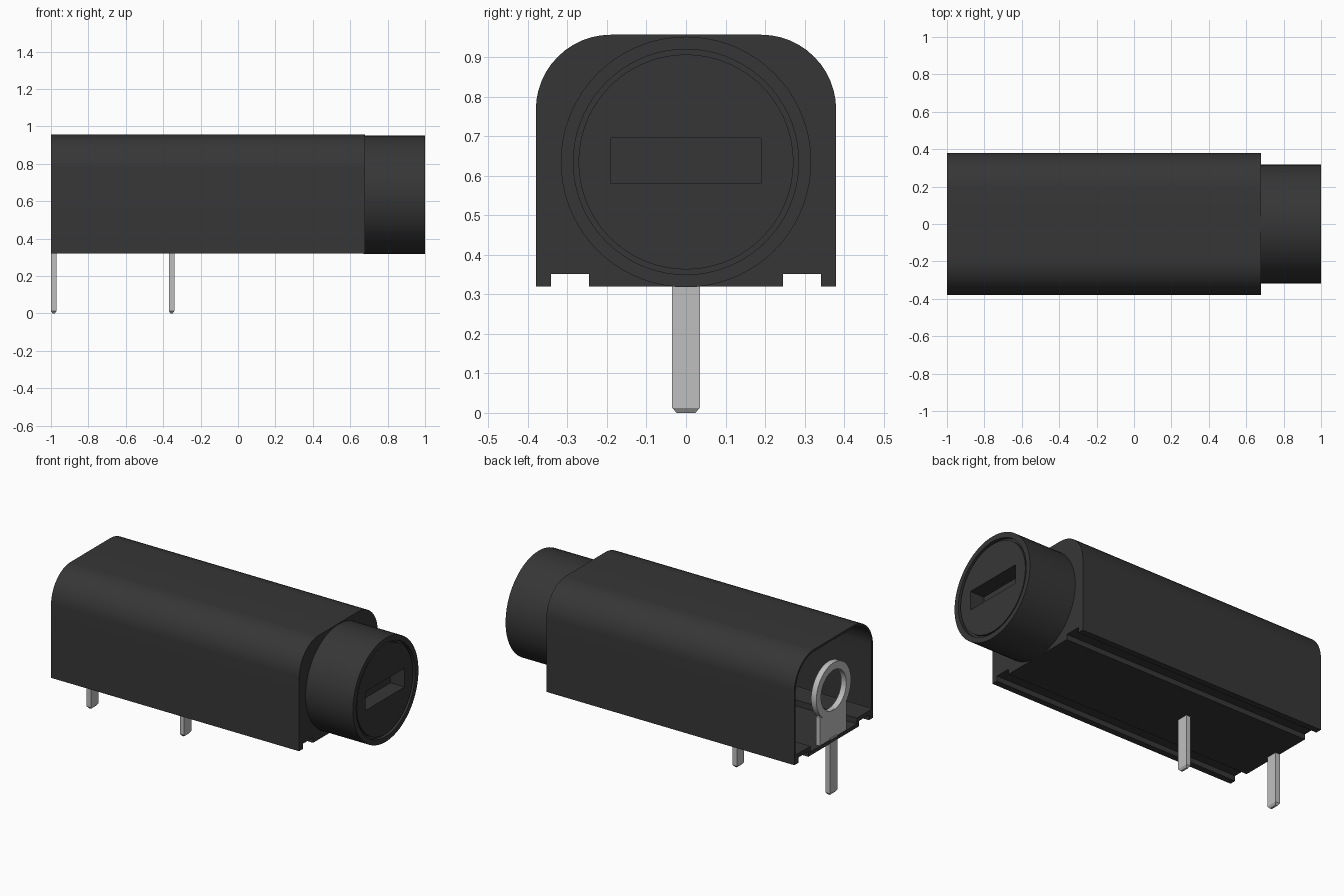
import bpy, bmesh, math
from mathutils import Vector

cube = bpy.data.objects.get("Cube")
if cube:
    bpy.data.objects.remove(cube, do_unlink=True)


def material(name, value, metallic=0.0):
    mat = bpy.data.materials.new(name)
    mat.use_nodes = True
    color = (value, value, value, 1)
    mat.diffuse_color = color
    mat.node_tree.nodes["Principled BSDF"].inputs["Base Color"].default_value = color
    return mat


black = material("black_plastic", 0.037)
metal = material("tinned_metal", 0.52)
AXIS_Z = 0.635


def loft(name, sections, mat, ring=False):
    """Skin matching cross-sections; cap the ends, or join them into a ring."""
    bm = bmesh.new()
    loops = [[bm.verts.new(p) for p in s] for s in sections]
    pairs = list(zip(loops, loops[1:]))
    if ring:
        pairs.append((loops[-1], loops[0]))
    else:
        bm.faces.new(loops[0])
        bm.faces.new(loops[-1])
    for a, b in pairs:
        for i in range(len(a)):
            j = (i + 1) % len(a)
            bm.faces.new((a[i], a[j], b[j], b[i]))
    bmesh.ops.recalc_face_normals(bm, faces=bm.faces)
    mesh = bpy.data.meshes.new(name)
    bm.to_mesh(mesh)
    bm.free()
    obj = bpy.data.objects.new(name, mesh)
    bpy.context.collection.objects.link(obj)
    mesh.materials.append(mat)
    return obj


def smooth(obj):
    bpy.ops.object.select_all(action="DESELECT")
    obj.select_set(True)
    bpy.context.view_layer.objects.active = obj
    bpy.ops.object.shade_smooth_by_angle(angle=math.radians(30))


def circle(x, radius, count=72):
    angles = [2 * math.pi * i / count for i in range(count)]
    return [Vector((x, radius * math.cos(a), AXIS_Z + radius * math.sin(a))) for a in angles]


def rect(x, hx, hy, z):
    return [Vector((x + sx * hx, sy * hy, z)) for sx, sy in ((-1, -1), (1, -1), (1, 1), (-1, 1))]


def body_profile(x, foot, wall, top):
    """Mirror a half outline with a rounded shoulder about the centre plane."""
    half = list(foot)
    radius = wall - 0.19
    for i in range(13):
        a = math.pi / 2 * i / 12
        half.append((0.19 + radius * math.cos(a), top - radius + radius * math.sin(a)))
    other = [(-y, z) for y, z in reversed(half)]
    return [Vector((x, y, z)) for y, z in half + other]


# Hollow housing, open at the terminal end, with two channels underneath
outer_foot = [(0.245, 0.32), (0.245, 0.352), (0.342, 0.352), (0.342, 0.32), (0.38, 0.32)]
inner_foot = [(0.225, 0.342), (0.225, 0.378), (0.355, 0.378), (0.362, 0.378), (0.367, 0.381)]
outer = (outer_foot, 0.38, 0.957)
inner = (inner_foot, 0.367, 0.944)
smooth(loft("housing", [body_profile(0.68, *outer), body_profile(-1, *outer),
                        body_profile(-1, *inner), body_profile(0.66, *inner)], black))

# Round screw cap with a shallow groove around its face
cap = loft("screw_cap", [circle(x, r) for x, r in (
    (0.67, 0.317), (1, 0.317), (1, 0.285), (0.98, 0.285), (0.98, 0.272), (0.995, 0.272))], black)

# Driver slot cut into the cap
cutter = loft("slot_cutter", [rect(1, 0.1, 0.19, 0.58), rect(1, 0.1, 0.19, 0.695)], black)
cutter.hide_render = True
cut = cap.modifiers.new("driver_slot", "BOOLEAN")
cut.object = cutter
cut.operation = "DIFFERENCE"
cut.solver = "EXACT"
bpy.context.view_layer.objects.active = cap
bpy.ops.object.modifier_apply(modifier=cut.name)
bpy.data.objects.remove(cutter, do_unlink=True)
smooth(cap)

# Solder pins with tapered tips
for name, x in (("end_pin", -0.985), ("middle_pin", -0.355)):
    loft(name, [rect(x, 0.006, 0.024, 0), rect(x, 0.015, 0.035, 0.013),
                rect(x, 0.015, 0.035, 0.35)], metal)

# End terminal: flat tab and contact ring
loft("terminal_tab", [rect(-0.984, 0.013, 0.13, 0.322), rect(-0.984, 0.013, 0.13, 0.515)], metal)
smooth(loft("contact_ring", [circle(-1, 0.168), circle(-0.965, 0.168),
                             circle(-0.965, 0.122), circle(-1, 0.122)], metal, ring=True))
